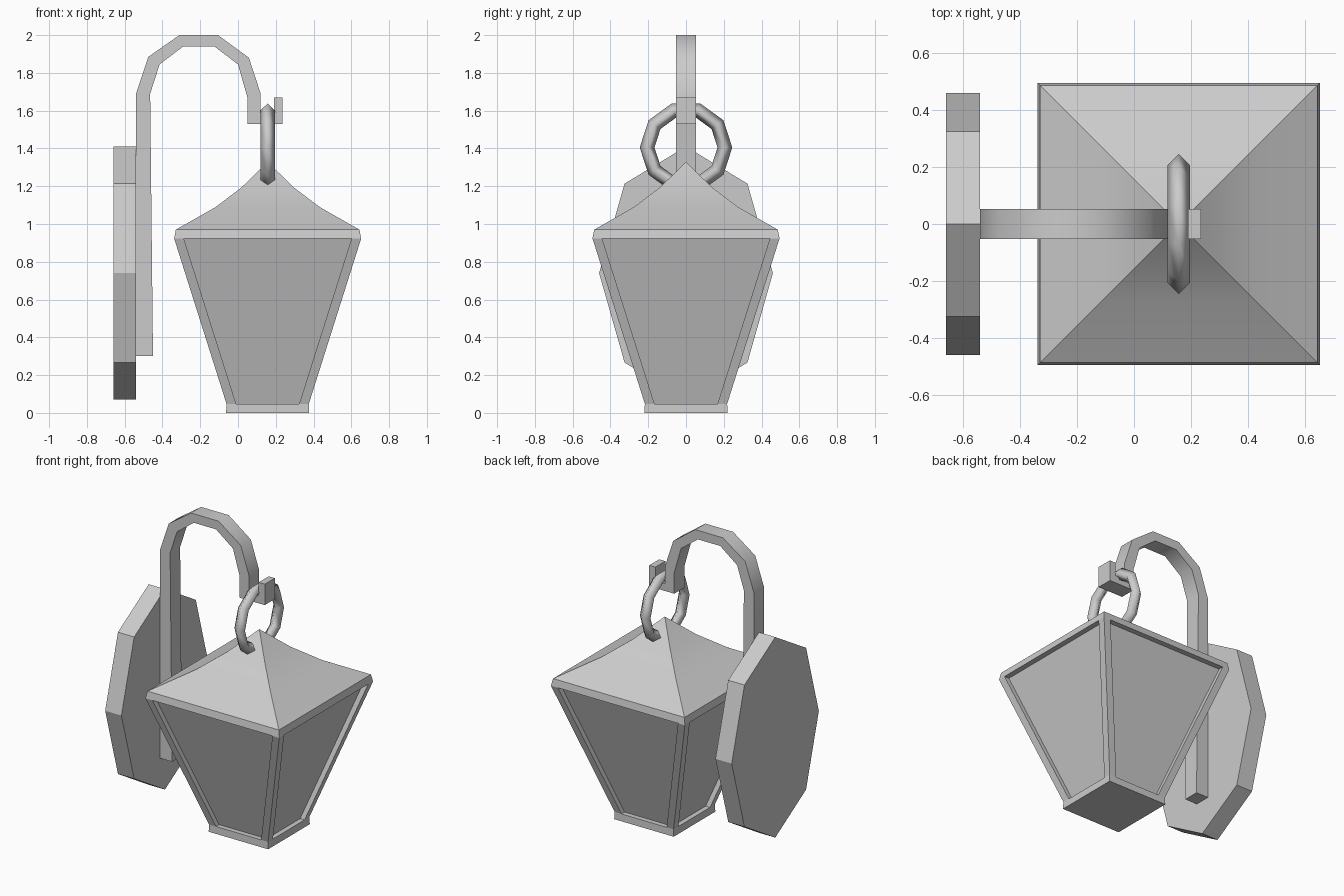
import bpy, bmesh, math

if "Cube" in bpy.data.objects:
    bpy.data.objects.remove(bpy.data.objects["Cube"])

CX = 0.157  # lantern centre in x


def finish(name, bm, angle=None):
    """Turn a bmesh into an object with clean normals and optional smoothing."""
    bmesh.ops.remove_doubles(bm, verts=bm.verts, dist=1e-5)
    bmesh.ops.recalc_face_normals(bm, faces=bm.faces)
    me = bpy.data.meshes.new(name)
    bm.to_mesh(me)
    bm.free()
    ob = bpy.data.objects.new(name, me)
    bpy.context.collection.objects.link(ob)
    if angle:
        bpy.ops.object.select_all(action='DESELECT')
        ob.select_set(True)
        bpy.context.view_layer.objects.active = ob
        bpy.ops.object.shade_smooth_by_angle(angle=math.radians(angle))
    return ob


def loft(bm, loops):
    """Skin closed loops of points and cap both ends."""
    rings = [[bm.verts.new(p) for p in loop] for loop in loops]
    n = len(rings[0])
    for a, b in zip(rings, rings[1:]):
        for i in range(n):
            j = (i + 1) % n
            bm.faces.new((a[i], a[j], b[j], b[i]))
    bm.faces.new(rings[0])
    bm.faces.new(rings[-1])


def rect(x0, x1, y0, y1, z):
    return [(CX + x0, y0, z), (CX + x1, y0, z), (CX + x1, y1, z), (CX + x0, y1, z)]


def square(h, z):
    return rect(-h, h, -h, h, z)


# wall plate: tall octagon facing along x
bm = bmesh.new()
loft(bm, [[(x, 0.46 * math.sin(k * math.pi / 4), 0.74 + 0.67 * math.cos(k * math.pi / 4))
           for k in range(8)] for x in (-0.66, -0.54)])
finish("wall_plate", bm)

# curved bracket with upturned tip
outline = [(-0.54, 0.30), (-0.54, 1.69), (-0.475, 1.885), (-0.31, 2.0), (-0.106, 2.0),
           (0.058, 1.88), (0.12, 1.69), (0.12, 1.58), (0.19, 1.58), (0.19, 1.67),
           (0.235, 1.67), (0.235, 1.53), (0.05, 1.53), (0.05, 1.67), (0.0, 1.845),
           (-0.125, 1.94), (-0.29, 1.94), (-0.415, 1.845), (-0.465, 1.69), (-0.45, 0.30)]
bm = bmesh.new()
loft(bm, [[(x, y, z) for x, z in outline] for y in (-0.053, 0.053)])
finish("hook_bracket", bm, 40)

# hanging ring
bpy.ops.mesh.primitive_torus_add(major_segments=10, minor_segments=4, major_radius=0.206,
                                 minor_radius=0.039, location=(CX, 0, 1.405),
                                 rotation=(math.pi / 2, 0, math.pi / 2))
ring = bpy.context.object
ring.name = "hanging_ring"
bpy.ops.object.shade_smooth()

# roof: concave pyramid above a thin rim
bm = bmesh.new()
profile = [(0.495, 0.923), (0.486, 0.97), (0.275, 1.09), (0.138, 1.194), (0.0005, 1.328)]
loft(bm, [square(h, z) for h, z in profile])
finish("roof", bm, 30)

# base slab
bm = bmesh.new()
loft(bm, [square(0.22, 0), square(0.218, 0.048)])
finish("base", bm)

# recessed glass
bm = bmesh.new()
loft(bm, [square(0.185, 0.047), square(0.46, 0.924)])
finish("glass", bm)

# four slanted corner posts
bm = bmesh.new()
for sx in (-1, 1):
    for sy in (-1, 1):
        loft(bm, [rect(sx * a, sx * b, sy * a, sy * b, z)
                  for a, b, z in ((0.167, 0.218, 0.048), (0.444, 0.495, 0.923))])
finish("corner_posts", bm)
